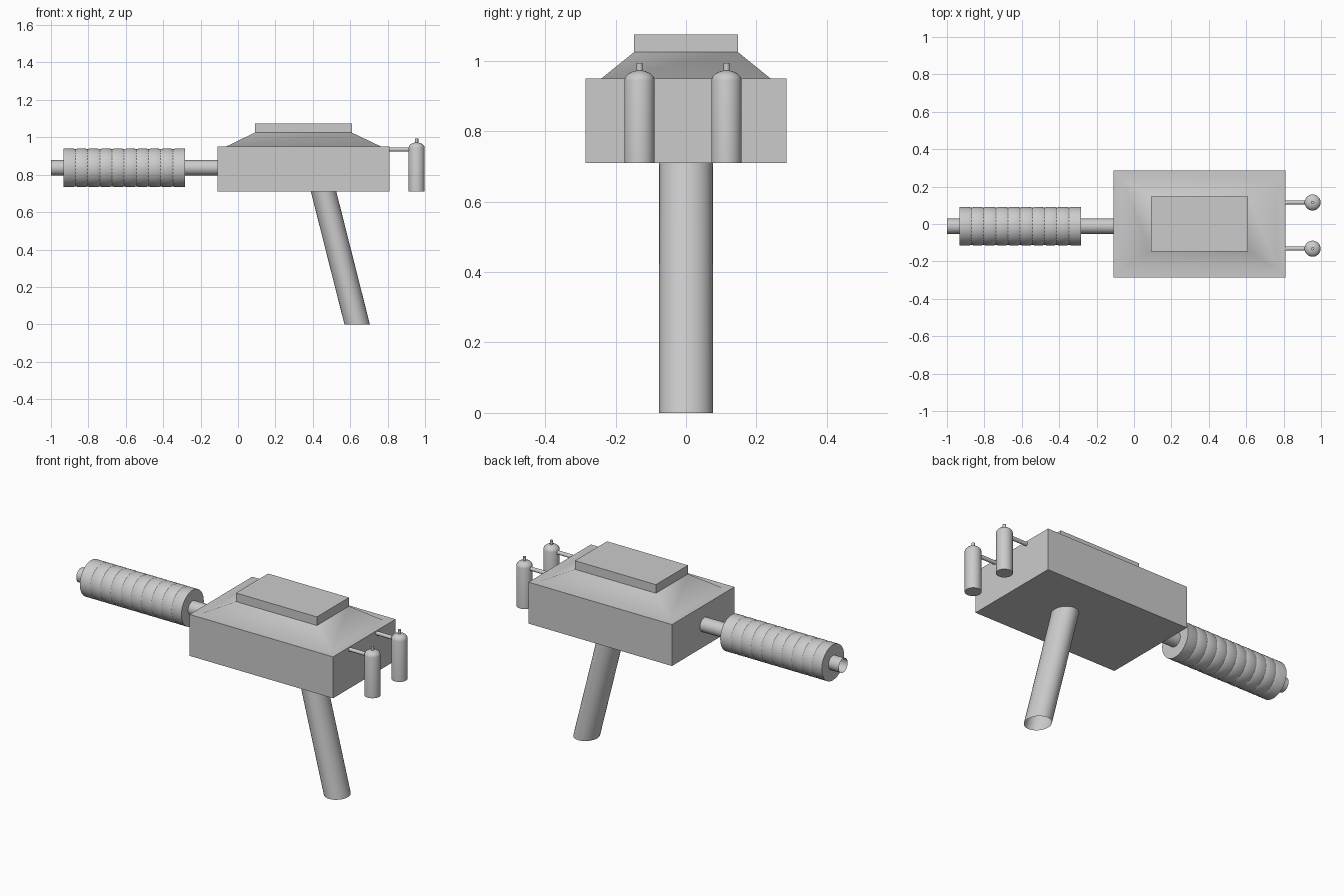
import bpy, bmesh, math
from mathutils import Matrix, Vector

if "Cube" in bpy.data.objects:
    bpy.data.objects.remove(bpy.data.objects["Cube"], do_unlink=True)

grey = bpy.data.materials.new("light grey")
grey.use_nodes = True
grey.diffuse_color = (0.6, 0.6, 0.6, 1)
grey.node_tree.nodes["Principled BSDF"].inputs["Base Color"].default_value = (0.6, 0.6, 0.6, 1)


def finish(name, bm, angle=45):
    bmesh.ops.recalc_face_normals(bm, faces=bm.faces)
    mesh = bpy.data.meshes.new(name)
    bm.to_mesh(mesh)
    bm.free()
    mesh.materials.append(grey)
    obj = bpy.data.objects.new(name, mesh)
    bpy.context.collection.objects.link(obj)
    bpy.ops.object.select_all(action='DESELECT')
    obj.select_set(True)
    bpy.context.view_layer.objects.active = obj
    bpy.ops.object.shade_smooth_by_angle(angle=math.radians(angle))
    return obj


def skin(name, rings, cap_start=True, cap_end=True, angle=45):
    """Bridge a list of equal-length point rings into one surface."""
    bm = bmesh.new()
    loops = [[bm.verts.new(p) for p in ring] for ring in rings]
    n = len(loops[0])
    for a, b in zip(loops, loops[1:]):
        for i in range(n):
            j = (i + 1) % n
            bm.faces.new((a[i], a[j], b[j], b[i]))
    if cap_start:
        bm.faces.new(loops[0])
    if cap_end:
        bm.faces.new(loops[-1])
    return finish(name, bm, angle)


def rect(x0, x1, half_y, z):
    return [(x0, -half_y, z), (x1, -half_y, z), (x1, half_y, z), (x0, half_y, z)]


def lathe(name, profile, origin, axis='Z', sides=32, **caps):
    """Revolve (radius, distance) pairs around an axis through origin."""
    turn = Matrix.Rotation(math.pi / 2, 3, 'Y') if axis == 'X' else Matrix.Identity(3)
    steps = [math.tau * i / sides for i in range(sides)]
    rings = [[Vector(origin) + turn @ Vector((r * math.cos(t), r * math.sin(t), d))
              for t in steps] for r, d in profile]
    return skin(name, rings, **caps)


# Main housing with its sloped roof, and the plate on top
skin("housing", [rect(-0.11, 0.81, 0.286, 0.71), rect(-0.11, 0.81, 0.286, 0.95),
                 rect(-0.065, 0.766, 0.24, 0.95), rect(0.09, 0.609, 0.147, 1.025)])
skin("top_plate", [rect(0.09, 0.609, 0.147, 1.025), rect(0.09, 0.609, 0.147, 1.075)])

# Slanted hollow grip, cut level at both ends
steps = [math.tau * i / 32 for i in range(32)]
skin("grip", [[(cx + 0.068 * math.cos(t), 0.076 * math.sin(t), z) for t in steps]
              for cx, z in ((0.637, 0), (0.457, 0.712))], cap_start=False, cap_end=False)

# Open barrel tube and the ribbed sleeve around it
barrel = (0, -0.012, 0.837)
lathe("barrel_tube", [(0.041, -1.0), (0.041, -0.11)], barrel, 'X',
      cap_start=False, cap_end=False)
start, end, ribs = -0.934, -0.283, 10
pitch = (end - start) / ribs
profile = [(0.103, start)]
for k in range(1, ribs):
    d = start + k * pitch
    profile += [(0.103, d - 0.012), (0.099, d), (0.103, d + 0.012)]
profile.append((0.103, end))
lathe("barrel_sleeve", profile, barrel, 'X', angle=30)

# Two bottles, each with a nozzle and a rod to the housing
for side, y in (("right", -0.132), ("left", 0.115)):
    if side == "right":
        label = "front"
    else:
        label = "rear"
    lathe(label + "_bottle",
          [(0.043, 0.71), (0.043, 0.945), (0.040, 0.955), (0.031, 0.964),
           (0.018, 0.970), (0.009, 0.972)], (0.955, y, 0), angle=50)
    lathe(label + "_nozzle", [(0.009, 0.968), (0.009, 0.994)], (0.955, y, 0), sides=16)
    lathe(label + "_rod", [(0.011, 0.80), (0.011, 0.93)], (0, y, 0.935), 'X', sides=16)
